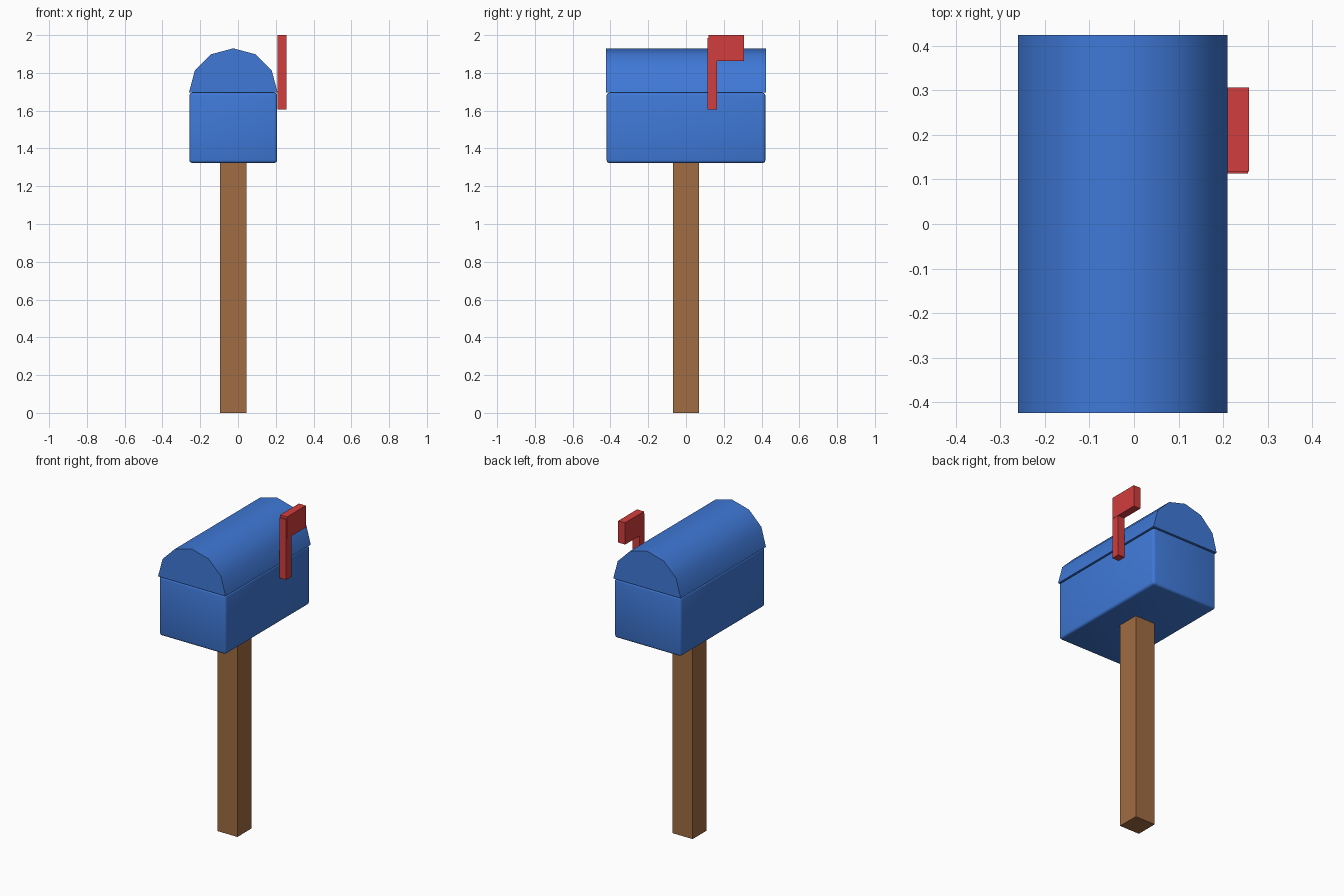
import bpy
import bmesh
from math import cos, sin, pi, radians

cube = bpy.data.objects.get("Cube")
if cube:
    bpy.data.objects.remove(cube, do_unlink=True)


def material(name, rgb):
    mat = bpy.data.materials.new(name)
    mat.use_nodes = True
    mat.diffuse_color = (*rgb, 1)
    mat.node_tree.nodes["Principled BSDF"].inputs["Base Color"].default_value = (*rgb, 1)
    return mat


def finish(name, bm, mat, smooth=None):
    bmesh.ops.recalc_face_normals(bm, faces=bm.faces)
    mesh = bpy.data.meshes.new(name)
    bm.to_mesh(mesh)
    bm.free()
    mesh.materials.append(mat)
    obj = bpy.data.objects.new(name, mesh)
    bpy.context.collection.objects.link(obj)
    if smooth:
        bpy.ops.object.select_all(action="DESELECT")
        obj.select_set(True)
        bpy.context.view_layer.objects.active = obj
        bpy.ops.object.shade_smooth_by_angle(angle=radians(smooth))
    return obj


def box(name, low, high, mat, bevel=0):
    bm = bmesh.new()
    bmesh.ops.create_cube(bm, size=1)
    for v in bm.verts:
        v.co = [lo + (c + 0.5) * (hi - lo) for c, lo, hi in zip(v.co, low, high)]
    if bevel:
        bmesh.ops.bevel(bm, geom=bm.edges[:], offset=bevel, segments=3,
                        profile=0.5, affect="EDGES")
    return finish(name, bm, mat, 40 if bevel else None)


blue = material("mailbox blue", (0.05, 0.19, 0.68))
brown = material("post brown", (0.35, 0.15, 0.055))
red = material("flag red", (0.65, 0.047, 0.047))

MID = -0.025   # centre line of post and mailbox
SEAM = 1.695   # height where the lid meets the body

# Post and rounded body
box("post", (MID - 0.07, -0.07, 0), (MID + 0.07, 0.07, 1.34), brown)
box("mailbox_body", (MID - 0.232, -0.42, 1.323), (MID + 0.232, 0.42, SEAM), blue, 0.015)

# Half-round lid, six facets across
bm = bmesh.new()
R = 0.235
arc = [bm.verts.new((MID + R * cos(pi * i / 6), -0.424, SEAM + R * sin(pi * i / 6)))
       for i in range(7)]
end = bm.faces.new(arc)
extruded = bmesh.ops.extrude_face_region(bm, geom=[end])["geom"]
for v in extruded:
    if isinstance(v, bmesh.types.BMVert):
        v.co.y = 0.424
finish("mailbox_lid", bm, blue, 40)

# Raised signal flag on the left side
box("flag_stem", (0.21, 0.113, 1.605), (0.256, 0.165, 1.985), red)
box("flag_plate", (0.21, 0.118, 1.863), (0.258, 0.306, 2.0), red)
